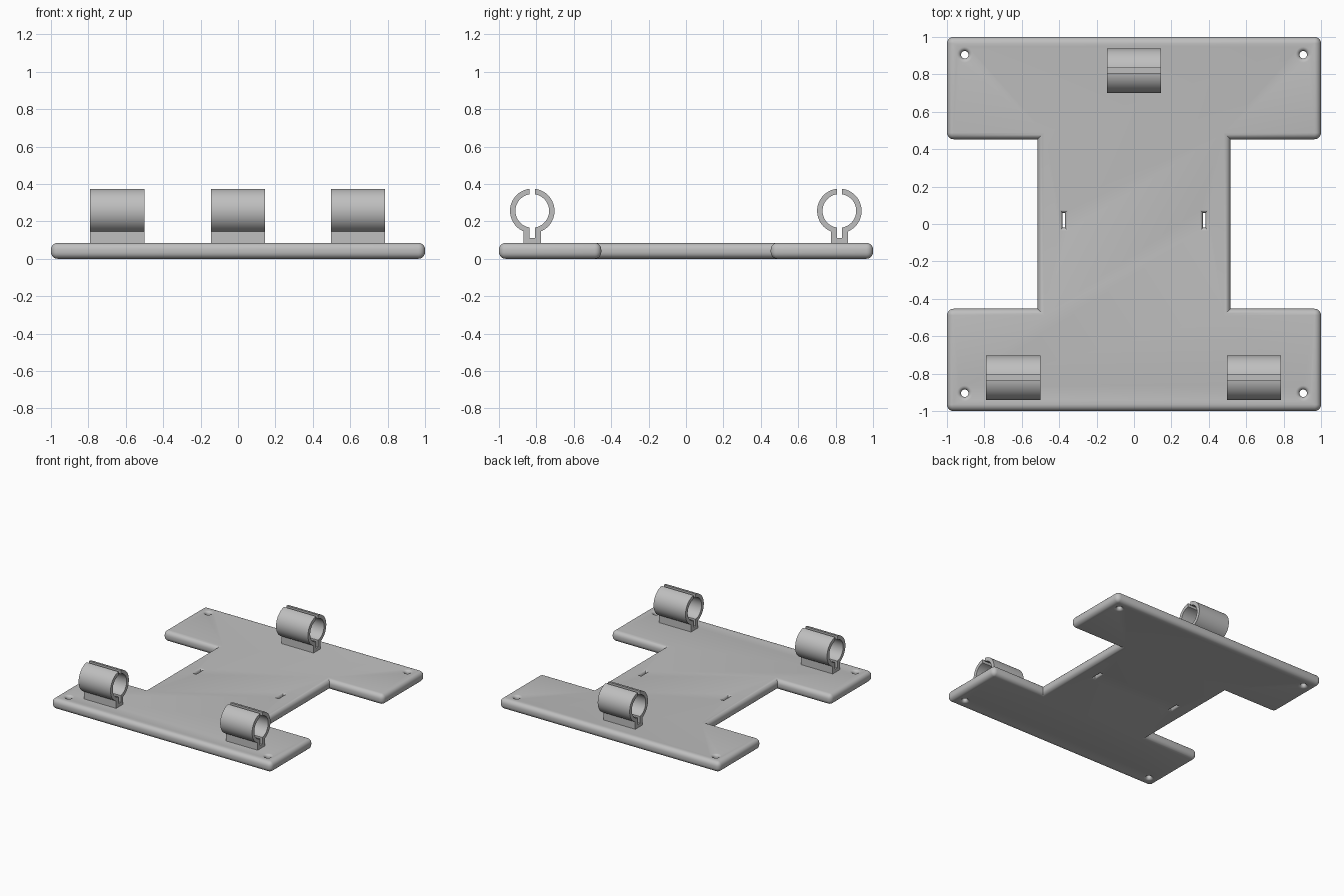
import bpy, bmesh
from math import sin, cos, pi, acos, asin
from mathutils import Vector

cube = bpy.data.objects.get("Cube")
if cube:
    bpy.data.objects.remove(cube, do_unlink=True)

grey = bpy.data.materials.new("light grey plastic")
grey.use_nodes = True
colour = (0.52, 0.52, 0.52, 1)
grey.diffuse_color = colour
grey.node_tree.nodes["Principled BSDF"].inputs["Base Color"].default_value = colour

THICK = 0.085


def make_object(name, bm):
    bmesh.ops.remove_doubles(bm, verts=bm.verts, dist=1e-5)
    bmesh.ops.dissolve_degenerate(bm, edges=bm.edges, dist=1e-5)
    bmesh.ops.recalc_face_normals(bm, faces=bm.faces)
    mesh = bpy.data.meshes.new(name)
    bm.to_mesh(mesh)
    bm.free()
    mesh.materials.append(grey)
    obj = bpy.data.objects.new(name, mesh)
    bpy.context.collection.objects.link(obj)
    return obj


def smooth(obj):
    bpy.ops.object.select_all(action="DESELECT")
    obj.select_set(True)
    bpy.context.view_layer.objects.active = obj
    bpy.ops.object.shade_smooth_by_angle(angle=pi / 6)


def offset_outline(points, d, steps=5):
    """Grow a right-angled outline by d, rounding outer corners only."""
    out = []
    n = len(points)
    for i, p in enumerate(points):
        a = (p - points[i - 1]).normalized()
        b = (points[(i + 1) % n] - p).normalized()
        na, nb = Vector((a.y, -a.x)), Vector((b.y, -b.x))
        if a.cross(b) > 0:
            for k in range(steps + 1):
                t = k / steps * pi / 2
                out.append(p + d * (na * cos(t) + nb * sin(t)))
        else:
            out.append(p + d * (na + nb))
    return out


def stack(name, rings):
    """Skin a list of (outline, z) rings and cap both ends."""
    bm = bmesh.new()
    loops = [[bm.verts.new((p.x, p.y, z)) for p in pts] for pts, z in rings]
    for lo, hi in zip(loops, loops[1:]):
        for i in range(len(lo)):
            j = (i + 1) % len(lo)
            bm.faces.new((lo[i], lo[j], hi[j], hi[i]))
    bm.faces.new(loops[0][::-1])
    bm.faces.new(loops[-1])
    return make_object(name, bm)


# Base plate with fully rounded rim
R = 0.035
X, Y, WX, WY = 1 - R, 1 - R, 0.515 - R, 0.453 + R
quarter = [(X, -Y), (X, -WY), (WX, -WY)]
right = quarter + [(x, -y) for x, y in reversed(quarter)]
core = [Vector(p) for p in right + [(-x, y) for x, y in reversed(right)]]
levels = [k / 5 * pi / 2 for k in range(6)]
rim = [(R * cos(t), R - R * sin(t)) for t in reversed(levels)]
rim += [(R * cos(t), THICK - R + R * sin(t)) for t in levels]
plate = stack("base_plate", [(offset_outline(core, d), z) for d, z in rim])

# Flared screw holes and strap slots
F = 0.022
flare = [(F, -0.02)] + [(F - F * sin(t), F - F * cos(t)) for t in levels]
flare += [(d, THICK - z) for d, z in reversed(flare)]


def circle(cx, cy, r, n=24):
    return [Vector((cx + r * cos(2 * pi * k / n), cy + r * sin(2 * pi * k / n)))
            for k in range(n)]


def slot(cx, cy, hx, hy):
    return [Vector((cx + sx * hx, cy + sy * hy))
            for sx, sy in ((-1, -1), (1, -1), (1, 1), (-1, 1))]


cutters = []
for sx in (-1, 1):
    for sy in (-1, 1):
        cutters.append(stack("screw_hole_cutter", [
            (circle(sx * 0.905, sy * 0.905, 0.02 + d), z) for d, z in flare]))
    cutters.append(stack("strap_slot_cutter", [
        (slot(sx * 0.375, 0.02, 0.007 + d * 0.75, 0.04 + d * 0.75), z)
        for d, z in flare]))

bpy.context.view_layer.objects.active = plate
for cutter in cutters:
    mod = plate.modifiers.new("hole", "BOOLEAN")
    mod.operation = "DIFFERENCE"
    mod.solver = "EXACT"
    mod.object = cutter
    bpy.ops.object.modifier_apply(modifier=mod.name)
    bpy.data.objects.remove(cutter, do_unlink=True)
smooth(plate)


# Split tube clips on slotted feet
def clip(name, cx, cy):
    ro, ri, gap, foot, zc = 0.119, 0.09, 0.014, 0.046, 0.256
    floor = 0.112

    def arc(r, lo_half, n=28):
        a0 = pi / 2 - asin(gap / r)
        a1 = -acos(lo_half / r)
        return [(r * cos(a0 + (a1 - a0) * k / n), zc + r * sin(a0 + (a1 - a0) * k / n))
                for k in range(n + 1)]

    half = arc(ro, foot) + [(foot, THICK - 0.005)]
    inner = [(gap, floor)] + arc(ri, gap)[::-1]
    mirror = lambda pts: [(-y, z) for y, z in reversed(pts)]
    profile = half + mirror(half) + mirror(inner) + inner
    bm = bmesh.new()
    face = bm.faces.new([bm.verts.new((cx - 0.145, cy + y, z)) for y, z in profile])
    res = bmesh.ops.extrude_face_region(bm, geom=[face], use_keep_orig=True)
    moved = [v for v in res["geom"] if isinstance(v, bmesh.types.BMVert)]
    bmesh.ops.translate(bm, verts=moved, vec=(0.29, 0, 0))
    smooth(make_object(name, bm))


clip("back_clip", 0, 0.82)
clip("front_left_clip", 0.642, -0.822)
clip("front_right_clip", -0.645, -0.822)
